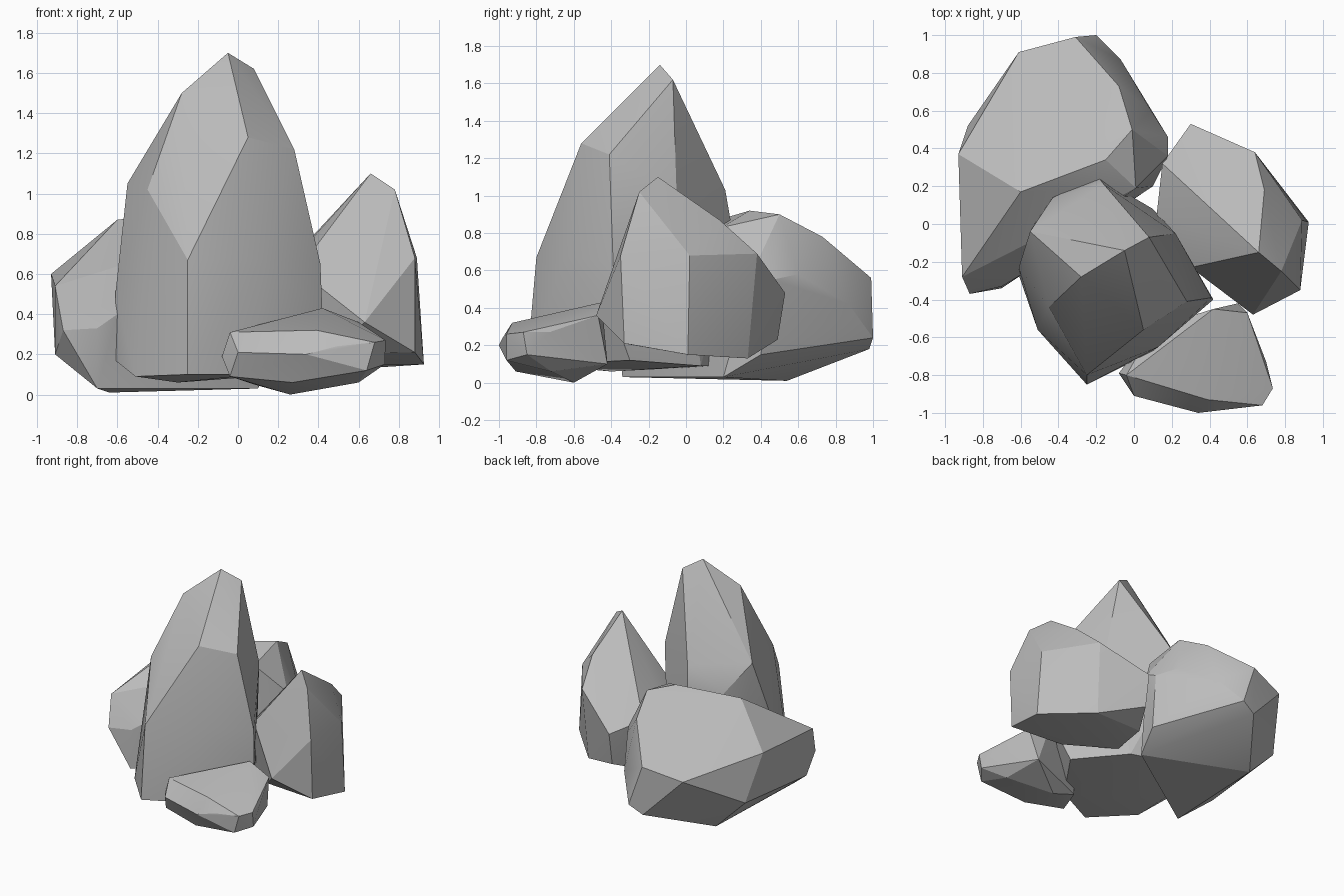
import bpy
import bmesh
import math

default_cube = bpy.data.objects.get("Cube")
if default_cube:
    bpy.data.objects.remove(default_cube, do_unlink=True)


def make_material(name, colour):
    material = bpy.data.materials.new(name)
    material.use_nodes = True
    material.diffuse_color = colour
    shader = material.node_tree.nodes["Principled BSDF"]
    shader.inputs["Base Color"].default_value = colour
    shader.inputs["Roughness"].default_value = 0.8
    return material


stone_grey = make_material("stone grey", (0.5, 0.5, 0.5, 1))


def chiselled_rock(name, crown, shoulder, foot):
    """Wrap the corners of three rough cross-sections in a faceted skin."""
    bm = bmesh.new()
    for section in (crown, shoulder, foot):
        for corner in section:
            bm.verts.new(corner)
    hull = bmesh.ops.convex_hull(bm, input=bm.verts)
    inside = {v for v in hull["geom_interior"] + hull["geom_unused"]
              if isinstance(v, bmesh.types.BMVert)}
    bmesh.ops.delete(bm, geom=list(inside), context="VERTS")
    bmesh.ops.dissolve_limit(bm, angle_limit=math.radians(3),
                             verts=bm.verts, edges=bm.edges)
    bmesh.ops.recalc_face_normals(bm, faces=bm.faces)

    mesh = bpy.data.meshes.new(name)
    bm.to_mesh(mesh)
    bm.free()
    mesh.materials.append(stone_grey)
    rock = bpy.data.objects.new(name, mesh)
    bpy.context.collection.objects.link(rock)

    # Soften shallow facets, keep the chiselled edges crisp
    bpy.ops.object.select_all(action="DESELECT")
    rock.select_set(True)
    bpy.context.view_layer.objects.active = rock
    bpy.ops.object.shade_smooth_by_angle(angle=math.radians(18))


# Tall pointed rock in the middle
chiselled_rock(
    "tall_rock",
    crown=[
        (-.05, -.14, 1.7), (.08, -.07, 1.62), (-.28, -.28, 1.5),
        (.05, -.56, 1.28), (.28, -.41, 1.22),
    ],
    shoulder=[
        (-.55, -.04, 1.05), (-.45, -.44, 1.02), (-.16, .21, 1.03),
        (-.43, .14, .85), (-.19, .25, .8), (.22, -.05, 1),
        (-.25, -.8, .67), (.13, -.65, .67), (.41, -.39, .65),
        (-.61, -.23, .5),
    ],
    foot=[
        (-.61, -.27, .17), (-.51, -.56, .09), (-.25, -.85, .1),
        (.09, -.68, .1), (.42, -.4, .4), (.35, -.3, .12),
        (.1, .08, .09), (-.2, .18, .09), (-.5, .05, .1),
        (-.3, -.4, .06),
    ],
)

# Broad boulder behind, on the right-hand side of the model
chiselled_rock(
    "back_boulder",
    crown=[
        (-.6, .17, .87), (-.15, .34, .92), (-.01, .5, .9),
        (-.08, .73, .78), (.01, .19, .83),
    ],
    shoulder=[
        (-.31, .99, .56), (-.61, .91, .49), (-.93, .37, .6),
        (.18, .36, .6), (.18, .46, .55), (.09, .6, .58),
        (-.07, .87, .42), (-.91, -.28, .54), (-.87, -.37, .32),
        (-.7, -.33, .33), (-.6, -.27, .4),
    ],
    foot=[
        (-.2, 1, .24), (-.31, .98, .18), (-.88, .52, .25),
        (-.91, -.2, .2), (-.7, -.34, .03), (-.64, .54, .01),
        (.1, .2, .03), (.16, .4, .15),
    ],
)

# Medium pointed rock on the left-hand side of the model
chiselled_rock(
    "side_rock",
    crown=[
        (.66, -.15, 1.1), (.78, -.25, 1.02), (.69, .18, .87),
    ],
    shoulder=[
        (.88, -.35, .68), (.89, .02, .68), (.64, .38, .69),
        (.3, .53, .48), (.15, .32, .55), (.12, .05, .5),
        (.63, -.48, .36), (.3, -.23, .62),
    ],
    foot=[
        (.925, .01, .15), (.88, -.33, .21), (.62, .33, .13),
        (.3, .49, .23), (.2, .3, .15), (.45, -.28, .2),
        (.15, 0, .15),
    ],
)

# Low slab lying in front
chiselled_rock(
    "front_slab",
    crown=[
        (-.04, -.8, .31), (.39, -.93, .32), (.42, -.45, .43),
        (.6, -.47, .36),
    ],
    shoulder=[
        (-.08, -.79, .19), (0, -.91, .21), (.34, -1, .2),
        (.49, -.98, .24), (.68, -.96, .26), (.735, -.87, .27),
        (.7, -.73, .27), (.1, -.55, .3),
    ],
    foot=[
        (.73, -.85, .15), (.64, -.96, .12), (.6, -.72, .06),
        (.27, -.91, .06), (-.04, -.84, .09), (.26, -.6, 0),
        (.55, -.42, .1), (.08, -.58, .05),
    ],
)
